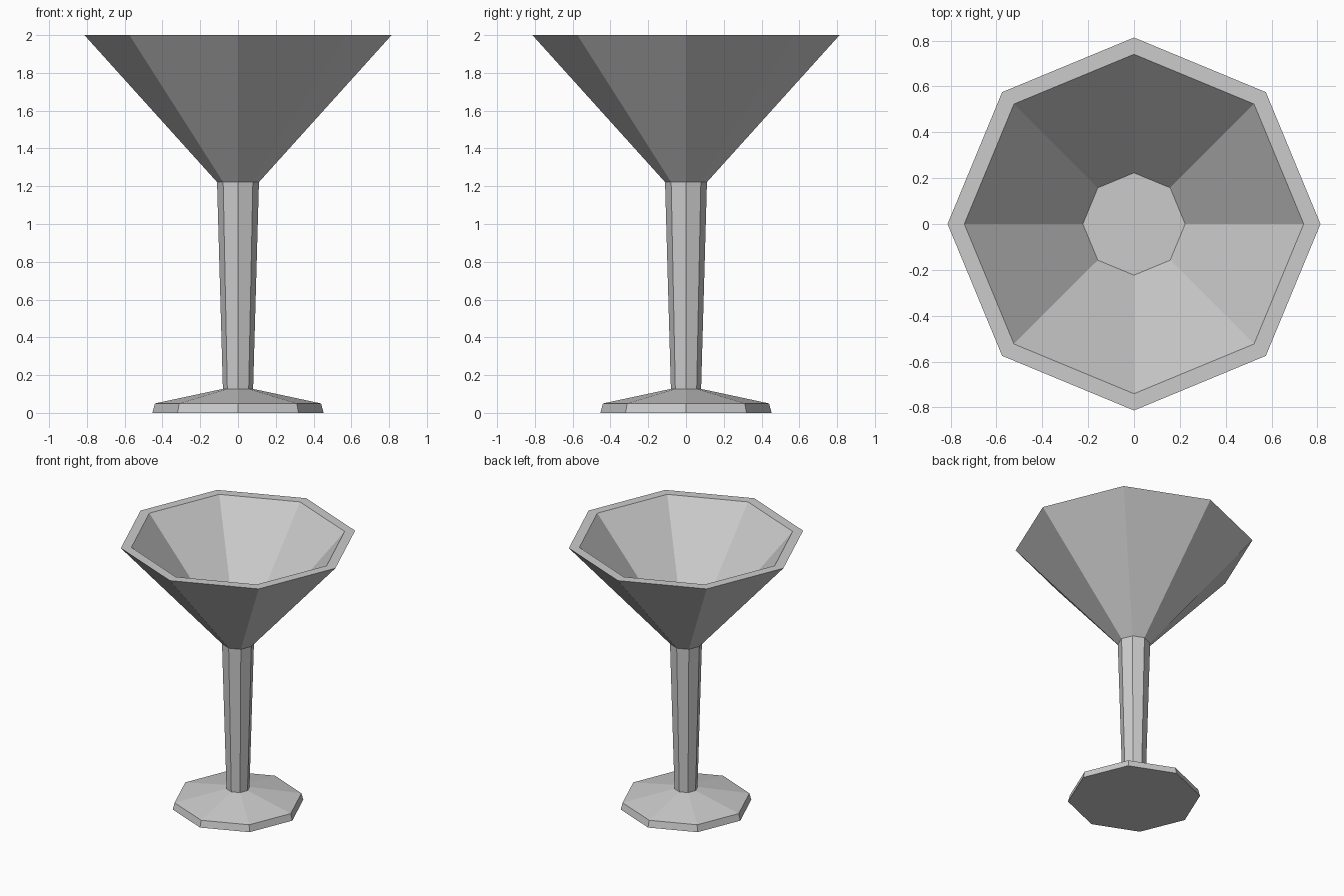
import bpy
import bmesh
from math import cos, sin, pi

SIDES = 8

cube = bpy.data.objects.get("Cube")
if cube:
    bpy.data.objects.remove(cube, do_unlink=True)

# One plain grey for the whole glass
grey = bpy.data.materials.new("light grey")
grey.use_nodes = True
colour = (0.6, 0.6, 0.6, 1)
grey.diffuse_color = colour
grey.node_tree.nodes["Principled BSDF"].inputs["Base Color"].default_value = colour


def lathe(name, profile, cap_start=False, cap_end=False):
    """Turn a (radius, height) profile into a flat-shaded octagonal part."""
    bm = bmesh.new()
    rings = []
    for r, z in profile:
        angles = [2 * pi * i / SIDES for i in range(SIDES)]
        rings.append([bm.verts.new((r * cos(a), r * sin(a), z)) for a in angles])
    for low, high in zip(rings, rings[1:]):
        for i in range(SIDES):
            j = (i + 1) % SIDES
            bm.faces.new((low[i], low[j], high[j], high[i]))
    if cap_start:
        bm.faces.new(rings[0][::-1])
    if cap_end:
        bm.faces.new(rings[-1])
    mesh = bpy.data.meshes.new(name)
    bm.to_mesh(mesh)
    bm.free()
    mesh.materials.append(grey)
    obj = bpy.data.objects.new(name, mesh)
    bpy.context.collection.objects.link(obj)
    return obj


# Foot: thin bevelled disc rising to the stem
lathe("foot", [(0.453, 0), (0.44, 0.05), (0.08, 0.127)], cap_start=True)

# Stem: widens slightly towards the bowl
lathe("stem", [(0.08, 0.127), (0.111, 1.222)])

# Bowl: outer cone, flat rim, inner cone and flat floor
lathe("bowl", [(0.111, 1.222), (0.813, 2), (0.74, 2), (0.223, 1.4)], cap_end=True)
